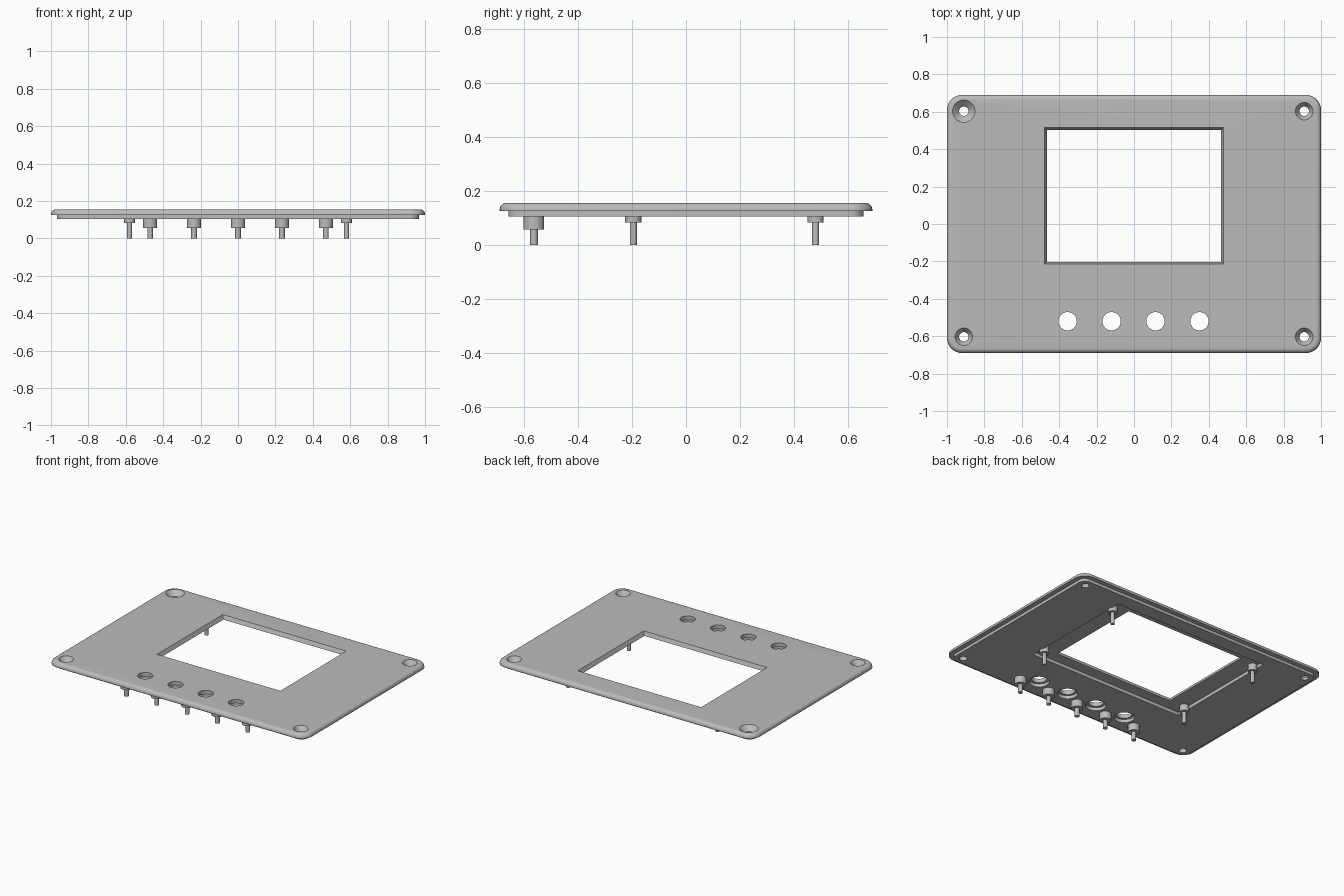
import bpy
import bmesh
from math import cos, sin, pi, radians

cube = bpy.data.objects.get("Cube")
if cube:
    bpy.data.objects.remove(cube, do_unlink=True)

grey = bpy.data.materials.new("plain_grey")
grey.use_nodes = True
grey.diffuse_color = (0.5, 0.5, 0.5, 1)
grey.node_tree.nodes["Principled BSDF"].inputs["Base Color"].default_value = (0.5, 0.5, 0.5, 1)

TOP, STEP, BASE = 0.155, 0.125, 0.105   # heights of the plate layers
FLOOR = 0.128                           # ceiling of the underside pockets


def rounded_ring(hx, hy, r, z, steps=8):
    """Rounded rectangle centred on the origin."""
    ring = []
    for q, (sx, sy) in enumerate([(1, 1), (-1, 1), (-1, -1), (1, -1)]):
        for i in range(steps + 1):
            a = (q + i / steps) * pi / 2
            ring.append((sx * (hx - r) + r * cos(a), sy * (hy - r) + r * sin(a), z))
    return ring


def rect_ring(x, y0, y1, z):
    return [(x, y1, z), (-x, y1, z), (-x, y0, z), (x, y0, z)]


def circle_ring(x, y, r, z, n=32):
    return [(x + r * cos(2 * pi * i / n), y + r * sin(2 * pi * i / n), z) for i in range(n)]


def loft(name, rings):
    """Skin a stack of matching rings, closed at both ends."""
    bm = bmesh.new()
    loops = [[bm.verts.new(p) for p in ring] for ring in rings]
    n = len(loops[0])
    for a, b in zip(loops, loops[1:]):
        for i in range(n):
            j = (i + 1) % n
            bm.faces.new((a[i], a[j], b[j], b[i]))
    bm.faces.new(loops[0][::-1])
    bm.faces.new(loops[-1])
    bmesh.ops.recalc_face_normals(bm, faces=bm.faces)
    mesh = bpy.data.meshes.new(name)
    bm.to_mesh(mesh)
    bm.free()
    mesh.materials.append(grey)
    obj = bpy.data.objects.new(name, mesh)
    bpy.context.collection.objects.link(obj)
    return obj


def turned(name, x, y, profile):
    """Round part from (radius, height) pairs."""
    return loft(name, [circle_ring(x, y, r, z) for r, z in profile])


def select(obj):
    bpy.ops.object.select_all(action='DESELECT')
    obj.select_set(True)
    bpy.context.view_layer.objects.active = obj


def cut(target, cutter):
    select(target)
    mod = target.modifiers.new("cut", 'BOOLEAN')
    mod.operation = 'DIFFERENCE'
    mod.solver = 'EXACT'
    mod.object = cutter
    bpy.ops.object.modifier_apply(modifier=mod.name)
    bpy.data.objects.remove(cutter, do_unlink=True)


def smooth(obj):
    select(obj)
    bpy.ops.object.shade_smooth_by_angle(angle=radians(32))


# Panel: inset lower step, overhanging rim, rounded top edge
levels = [(0.033, BASE), (0.033, STEP), (0, STEP)]
bevel = 0.025
for i in range(7):
    a = i / 6 * pi / 2
    levels.append((bevel * (1 - cos(a)), TOP - bevel + bevel * sin(a)))
panel = loft("panel", [rounded_ring(1 - d, 0.69 - d, 0.08 - d, z) for d, z in levels])

# Display pocket underneath and the window through it
cut(panel, loft("pocket_cutter", [rect_ring(0.6, -0.28, 0.56, 0.08),
                                  rect_ring(0.6, -0.28, 0.56, FLOOR)]))
cut(panel, loft("window_cutter", [rect_ring(0.465, -0.203, 0.502, 0.09),
                                  rect_ring(0.465, -0.203, 0.502, FLOOR),
                                  rect_ring(0.478, -0.214, 0.515, TOP),
                                  rect_ring(0.478, -0.214, 0.515, 0.18)]))

# Button holes, widened from below
for i in range(4):
    x = -0.355 + i * 0.235
    cut(panel, turned("button_cutter", x, -0.52, [(0.065, 0.08), (0.065, FLOOR),
                                                  (0.049, FLOOR), (0.049, 0.18)]))

# Countersunk screw holes; the back right one is wider
for sx in (-1, 1):
    for sy in (-1, 1):
        r = 0.06 if (sx, sy) == (-1, 1) else 0.047
        cut(panel, turned("screw_cutter", sx * 0.91, sy * 0.603,
                          [(0.025, 0.08), (0.025, 0.122), (r, TOP), (r, 0.18)]))
smooth(panel)

# Pins holding the display, at the pocket corners
for side, x in (("left", 0.58), ("right", -0.58)):
    for end, y in (("front", -0.195), ("back", 0.48)):
        smooth(turned(f"display_pin_{end}_{side}", x, y,
                      [(0.013, 0), (0.013, 0.082), (0.03, 0.082), (0.03, FLOOR + 0.002)]))

# Row of pins for the button board
for i in range(5):
    smooth(turned(f"button_board_pin_{i + 1}", (i - 2) * 0.235, -0.563,
                  [(0.015, 0), (0.015, 0.056), (0.038, 0.056), (0.038, BASE + 0.002)]))
